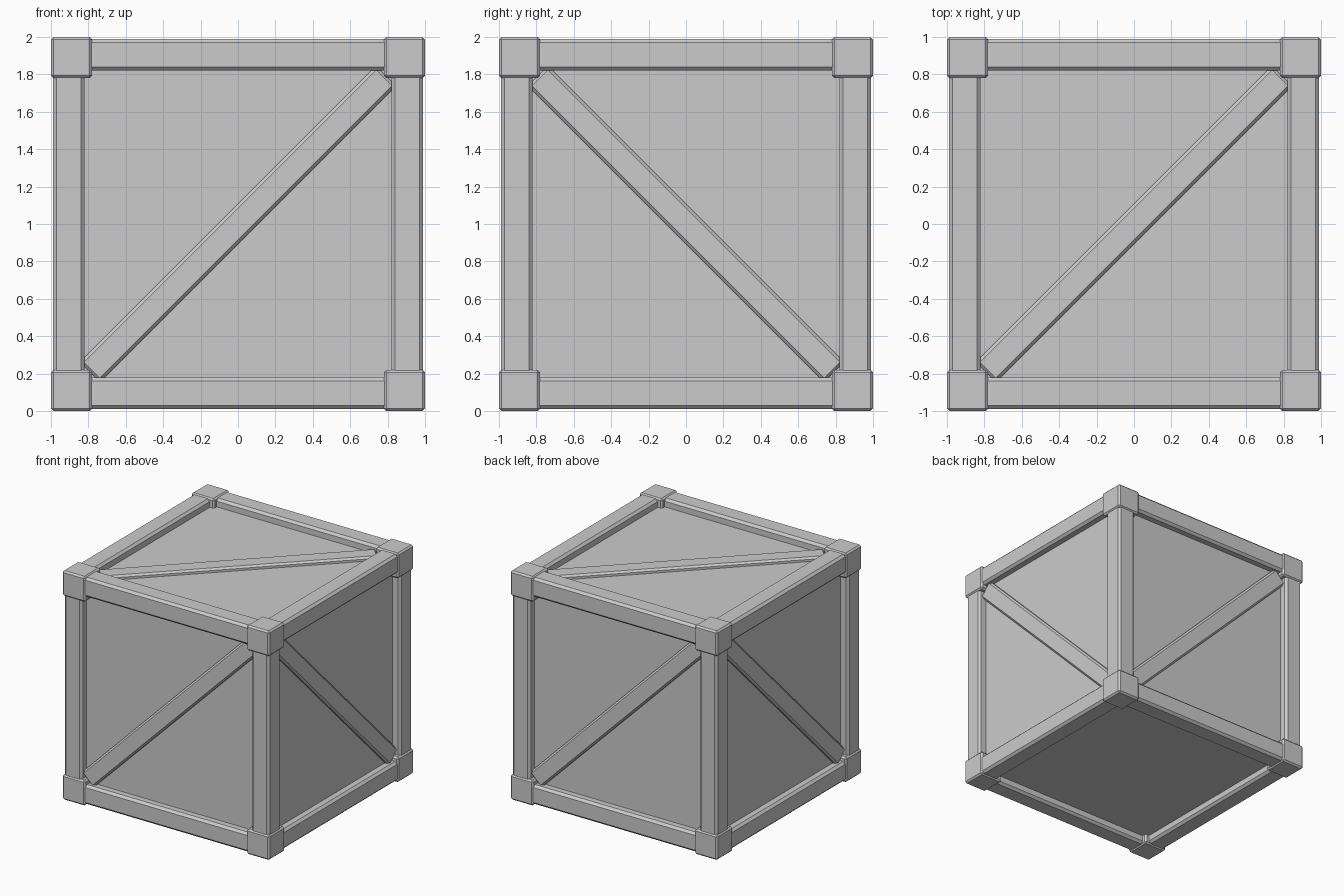
import bpy, bmesh
from math import pi
from mathutils import Matrix, Vector

if "Cube" in bpy.data.objects:
    bpy.data.objects.remove(bpy.data.objects["Cube"])

CENTRE = Matrix.Translation((0, 0, 1))


def box(name, size, matrix, bevel=0.0):
    """Box of given size with chamfered edges, placed relative to crate centre."""
    bm = bmesh.new()
    bmesh.ops.create_cube(bm, size=1)
    bmesh.ops.scale(bm, vec=Vector(size), verts=bm.verts)
    if bevel:
        bmesh.ops.bevel(bm, geom=bm.edges[:], offset=bevel, segments=1,
                        affect='EDGES', profile=0.5)
    bmesh.ops.transform(bm, matrix=CENTRE @ matrix, verts=bm.verts)
    mesh = bpy.data.meshes.new(name)
    bm.to_mesh(mesh)
    bm.free()
    obj = bpy.data.objects.new(name, mesh)
    bpy.context.collection.objects.link(obj)
    return obj


# Recessed panels: one inner box
box("panel_box", (1.84, 1.84, 1.84), Matrix.Identity(4))

# Corner blocks
for x in (-1, 1):
    for y in (-1, 1):
        for z in (-1, 1):
            box("corner_block", (0.22,) * 3,
                Matrix.Translation((0.89 * x, 0.89 * y, 0.89 * z)), 0.014)

# Edge beams, four along each axis
for axis in range(3):
    for a in (-1, 1):
        for b in (-1, 1):
            pos, size = [0, 0, 0], [0.17] * 3
            size[axis] = 1.7
            pos[(axis + 1) % 3] = 0.905 * a
            pos[(axis + 2) % 3] = 0.905 * b
            box("edge_beam", size, Matrix.Translation(pos), 0.02)

# Diagonal braces on the four sides (alternating direction) and the top
for i in range(4):
    tilt = -pi / 4 if i % 2 == 0 else pi / 4
    m = (Matrix.Rotation(i * pi / 2, 4, 'Z') @ Matrix.Translation((0, -0.915, 0))
         @ Matrix.Rotation(tilt, 4, 'Y'))
    box("side_brace", (2.24, 0.08, 0.152), m, 0.016)
box("top_brace", (2.24, 0.152, 0.08),
    Matrix.Translation((0, 0, 0.915)) @ Matrix.Rotation(pi / 4, 4, 'Z'), 0.016)
